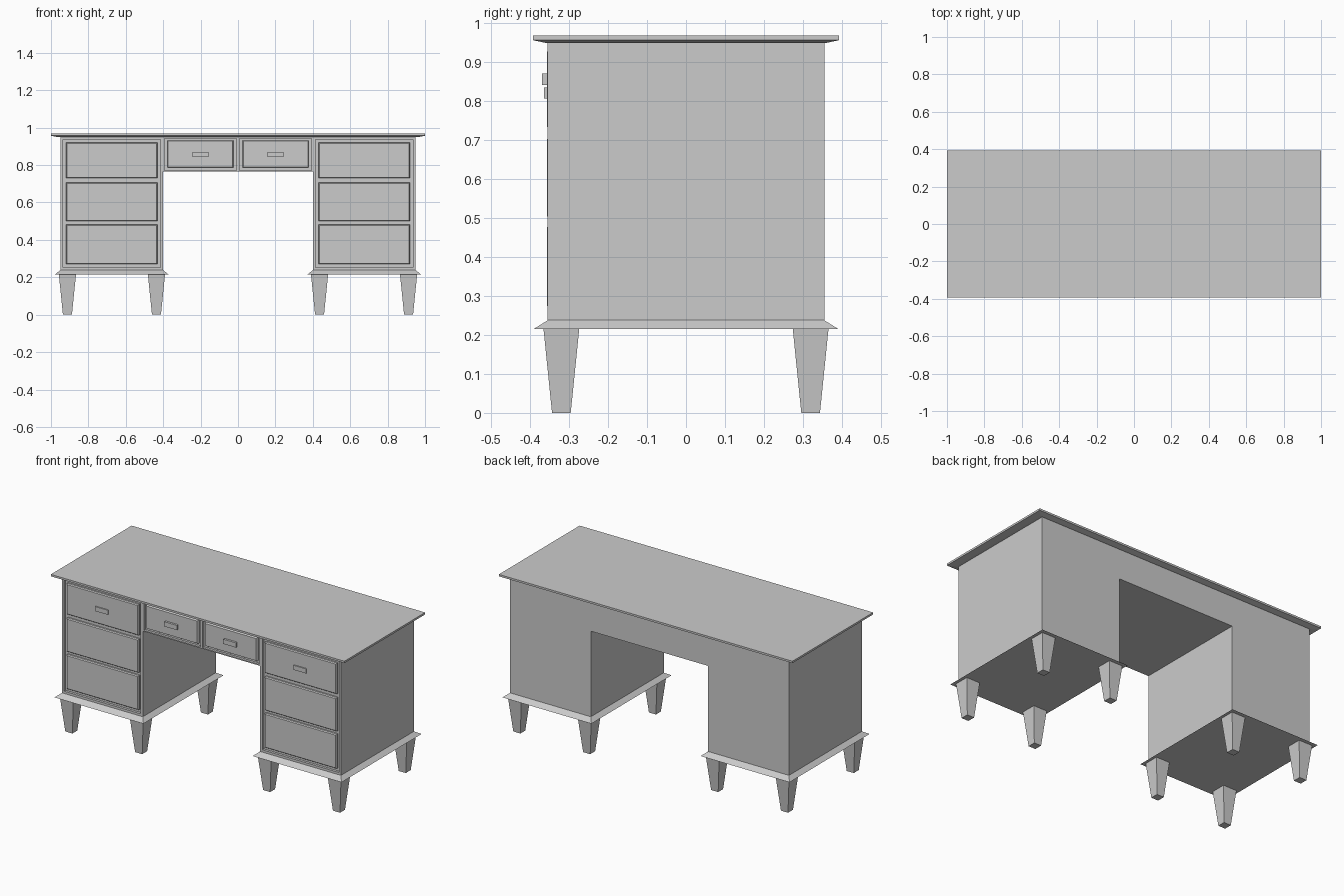
import bpy, bmesh

if "Cube" in bpy.data.objects:
    bpy.data.objects.remove(bpy.data.objects["Cube"])

Y = 0.355  # half depth of the carcass


def finish(name, bm):
    bmesh.ops.recalc_face_normals(bm, faces=bm.faces)
    me = bpy.data.meshes.new(name)
    bm.to_mesh(me)
    bm.free()
    ob = bpy.data.objects.new(name, me)
    bpy.context.collection.objects.link(ob)
    return ob


def block(lo, hi):
    bm = bmesh.new()
    bmesh.ops.create_cube(bm, size=1)
    for v in bm.verts:
        v.co = [lo[i] if v.co[i] < 0 else hi[i] for i in range(3)]
    return bm


def taper(name, cx, cy, bottom, top, z0, z1):
    """Box with different half sizes at the bottom and top."""
    bm = block((-1, -1, z0), (1, 1, z1))
    for v in bm.verts:
        hx, hy = top if v.co.z > (z0 + z1) / 2 else bottom
        v.co.x = cx + v.co.x * hx
        v.co.y = cy + v.co.y * hy
    return finish(name, bm)


def front_face(bm):
    bm.normal_update()
    return min(bm.faces, key=lambda f: f.calc_center_median().y)


def carcass(name, cx, hx, z0, z1, margin, depth):
    """Cabinet box with a recess pushed into its front."""
    bm = block((cx - hx, -Y, z0), (cx + hx, Y, z1))
    face = front_face(bm)
    bmesh.ops.inset_region(bm, faces=[face], thickness=margin)
    inner = [v for v in face.verts]
    ext = bmesh.ops.extrude_face_region(bm, geom=[face])
    moved = [g for g in ext["geom"] if isinstance(g, bmesh.types.BMVert)]
    bmesh.ops.translate(bm, verts=moved, vec=(0, depth, 0))
    if face.is_valid and all(v in inner for v in face.verts):
        bmesh.ops.delete(bm, geom=[face], context="FACES_ONLY")
    return finish(name, bm)


def drawer(name, cx, hx, z0, z1, lip, depth):
    """Drawer front with a sloping rim."""
    bm = block((cx - hx, -Y - 0.002, z0), (cx + hx, -Y + depth, z1))
    face = front_face(bm)
    bmesh.ops.inset_region(bm, faces=[face], thickness=lip)
    for v in bm.verts:
        if v.co.y < -Y and v not in face.verts:
            v.co.y += 0.006
    return finish(name, bm)


# table top: thin slab over a chamfered underside
taper("table_top", 0, 0, (1, 0.393), (1, 0.393), 0.957, 0.969)
taper("top_moulding", 0, 0, (0.965, 0.36), (1, 0.393), 0.95, 0.957)

for s, side in ((-1, "left"), (1, "right")):
    px = s * 0.675
    # pedestal with three drawers
    carcass(side + "_pedestal", px, 0.275, 0.238, 0.95, 0.02, 0.015)
    for i, (z0, z1) in enumerate(((0.27, 0.482), (0.50, 0.707), (0.73, 0.92))):
        drawer(f"{side}_drawer_{i}", px, 0.245, z0, z1, 0.007, 0.016)
    finish(side + "_drawer_handle",
           block((px - 0.043, -0.364, 0.807), (px + 0.043, -0.35, 0.835)))
    # flared base moulding and tapered feet
    taper(side + "_base", px, 0, (0.303, 0.39), (0.275, Y), 0.216, 0.238)
    for lx in (0.436, 0.912):
        for ly in (-0.32, 0.32):
            taper(side + "_leg", s * lx, ly, (0.024, 0.024), (0.046, 0.046), 0, 0.217)
    # half of the kneehole bridge with its drawer
    carcass(side + "_bridge", s * 0.2, 0.2, 0.765, 0.95, 0.01, 0.015)
    drawer(side + "_bridge_drawer", s * 0.201, 0.176, 0.787, 0.931, 0.005, 0.016)
    finish(side + "_bridge_handle",
           block((s * 0.201 - 0.043, -0.37, 0.842), (s * 0.201 + 0.043, -0.35, 0.871)))
